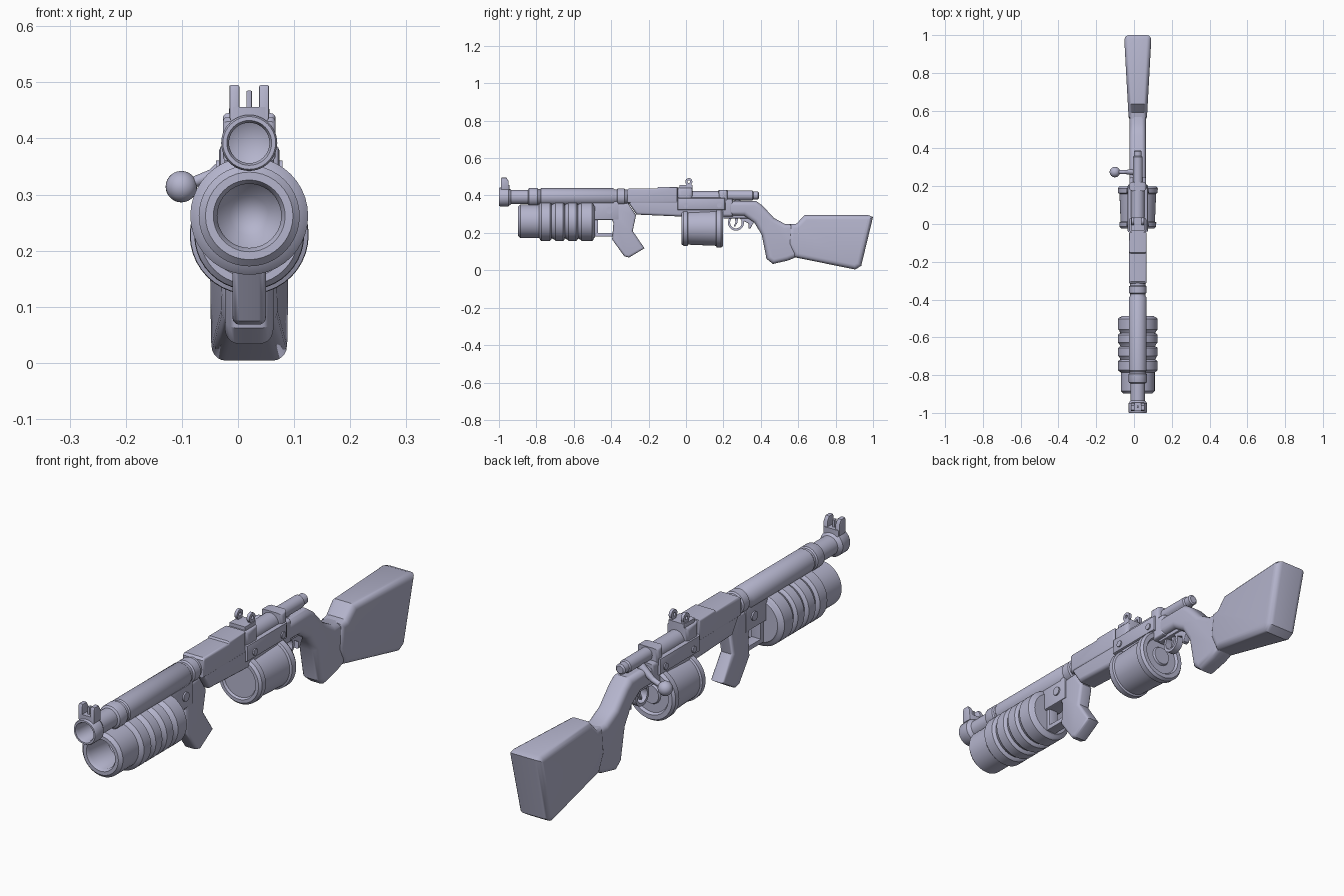
import bpy, bmesh, math
from mathutils import Vector

CX = 0.02          # centre line of the gun
BORE = 0.392       # height of the barrel axis
TUBE = 0.262       # height of the lower tube axis

mat = bpy.data.materials.new("pale lavender grey")
mat.diffuse_color = (0.46, 0.46, 0.61, 1)


def finish(name, bm, angle=35):
    bmesh.ops.recalc_face_normals(bm, faces=bm.faces)
    me = bpy.data.meshes.new(name)
    bm.to_mesh(me)
    bm.free()
    me.materials.append(mat)
    ob = bpy.data.objects.new(name, me)
    bpy.context.collection.objects.link(ob)
    bpy.ops.object.select_all(action='DESELECT')
    ob.select_set(True)
    bpy.context.view_layer.objects.active = ob
    bpy.ops.object.shade_smooth_by_angle(angle=math.radians(angle))
    return ob


def lathe(name, z, prof, x=CX, seg=40):
    """Revolve (y, radius) points about an axis along y."""
    bm = bmesh.new()
    rings = []
    for y, r in prof:
        if r == 0:
            rings.append([bm.verts.new((x, y, z))] * seg)
        else:
            rings.append([bm.verts.new((x + r * math.cos(2 * math.pi * i / seg), y,
                                        z + r * math.sin(2 * math.pi * i / seg))) for i in range(seg)])
    for a, b in zip(rings, rings[1:]):
        for i in range(seg):
            j = (i + 1) % seg
            bm.faces.new(list(dict.fromkeys((a[i], a[j], b[j], b[i]))))
    return finish(name, bm)


def slab(name, pts, hw, bevel=0.01, x=CX, seg=3):
    """Extrude a (y, z) outline sideways with rounded side edges; hw is a number or f(y, z)."""
    f = hw if callable(hw) else (lambda y, z: hw)
    bm = bmesh.new()
    l = [bm.verts.new((x - f(y, z), y, z)) for y, z in pts]
    r = [bm.verts.new((x + f(y, z), y, z)) for y, z in pts]
    caps = [bm.faces.new(l), bm.faces.new(r[::-1])]
    for i in range(len(pts)):
        j = (i + 1) % len(pts)
        bm.faces.new((l[j], l[i], r[i], r[j]))
    bmesh.ops.recalc_face_normals(bm, faces=bm.faces)
    if bevel:
        edges = list({e for c in caps for e in c.edges})
        bmesh.ops.bevel(bm, geom=edges, offset=bevel, segments=seg, profile=0.5,
                        affect='EDGES', clamp_overlap=True)
    return finish(name, bm)


def block(name, y0, y1, z0, z1, hw, bevel=0.006, x=CX, seg=2):
    return slab(name, [(y0, z0), (y1, z0), (y1, z1), (y0, z1)], hw, bevel, x, seg)


def rod(name, a, b, r0, r1, seg=20):
    a, b = Vector(a), Vector(b)
    bm = bmesh.new()
    bmesh.ops.create_cone(bm, cap_ends=True, segments=seg, radius1=r0, radius2=r1, depth=(b - a).length)
    bm.transform((b - a).to_track_quat('Z', 'Y').to_matrix().to_4x4())
    bmesh.ops.translate(bm, verts=bm.verts, vec=(a + b) / 2)
    return finish(name, bm)


def hoop(name, y, z, R, r, half, x=CX, seg=28):
    """Flat ring whose hole runs along x."""
    bm = bmesh.new()
    sect = [(R - r, -half), (R + r, -half), (R + r, half), (R - r, half)]
    rings = [[bm.verts.new((x + h, y + q * math.cos(t), z + q * math.sin(t))) for q, h in sect]
             for t in (2 * math.pi * i / seg for i in range(seg))]
    for i in range(seg):
        a, b = rings[i], rings[(i + 1) % seg]
        for k in range(4):
            m = (k + 1) % 4
            bm.faces.new((a[k], a[m], b[m], b[k]))
    return finish(name, bm)


# Barrel, muzzle and barrel sleeve
lathe("barrel", BORE, [(-0.85, 0), (-0.87, 0.036), (-0.992, 0.036), (-1.0, 0.04), (-1.0, 0.047), (-0.995, 0.05),
                       (-0.95, 0.05), (-0.935, 0.038), (-0.845, 0.038), (-0.84, 0.046), (-0.835, 0.048),
                       (-0.795, 0.048), (-0.79, 0.043), (-0.78, 0.043), (-0.775, 0.047), (-0.39, 0.047),
                       (-0.38, 0.04), (-0.37, 0.04), (-0.365, 0.046), (-0.33, 0.046), (-0.325, 0.04),
                       (-0.1, 0.04), (-0.1, 0)])

# Front sight: base, two ears and a post
block("front_sight_base", -0.99, -0.945, 0.43, 0.456, 0.035)
for s in (-1, 1):
    slab("front_sight_ear", [(-0.99, 0.435), (-0.948, 0.435), (-0.948, 0.475), (-0.96, 0.495), (-0.985, 0.495),
                             (-0.99, 0.485)], 0.009, 0.003, CX + s * 0.0265, 2)
block("front_sight_post", -0.975, -0.96, 0.44, 0.485, 0.005, 0.002)

# Lower launcher tube with raised ribs
prof = [(-0.72, 0), (-0.74, 0.035), (-0.77, 0.057), (-0.885, 0.057), (-0.897, 0.064), (-0.897, 0.078),
        (-0.885, 0.09), (-0.785, 0.09)]
for y0, y1 in [(-0.78, -0.72), (-0.705, -0.65), (-0.635, -0.58), (-0.565, -0.495)]:
    prof += [(y0, 0.098), (y0 + 0.007, 0.105), (y1 - 0.007, 0.105), (y1, 0.098), (y1 + 0.002, 0.092)]
lathe("launcher_tube", TUBE, prof + [(-0.487, 0.085), (-0.487, 0)])

# Bracket holding the tube, and the slanted front grip
block("bracket_top", -0.50, -0.36, 0.27, 0.37, 0.034)
block("bracket_bottom", -0.50, -0.37, 0.18, 0.2, 0.022, 0.004)
block("bracket_front", -0.495, -0.47, 0.19, 0.28, 0.022, 0.004)
slab("front_grip", [(-0.415, 0.35), (-0.41, 0.29), (-0.388, 0.255), (-0.395, 0.165), (-0.33, 0.075), (-0.305, 0.068),
                    (-0.222, 0.118), (-0.285, 0.21), (-0.267, 0.295), (-0.31, 0.36)], 0.03, 0.012)
rod("bracket_pin", (CX - 0.04, -0.41, 0.32), (CX + 0.04, -0.41, 0.32), 0.018, 0.018)

# Fore body between the front grip and the receiver
slab("upper_handguard", [(-0.315, 0.36), (-0.045, 0.36), (-0.045, 0.445), (-0.15, 0.445), (-0.155, 0.438),
                         (-0.305, 0.438), (-0.315, 0.43)], 0.047, 0.022)
slab("lower_handguard", [(-0.32, 0.38), (-0.265, 0.298), (-0.04, 0.288), (0.25, 0.288), (0.25, 0.38)], 0.044, 0.014)

# Receiver, rear collar and bolt
block("receiver", -0.045, 0.21, 0.322, 0.388, 0.054, 0.01)
block("receiver_front_cover", -0.045, 0.035, 0.37, 0.442, 0.047, 0.018, seg=3)
lathe("receiver_tube", 0.388, [(0.0, 0), (0.0, 0.036), (0.2, 0.036), (0.2, 0)])
block("rear_collar", 0.175, 0.222, 0.35, 0.43, 0.046, 0.018, seg=3)
lathe("bolt", 0.4, [(0.18, 0), (0.18, 0.026), (0.355, 0.026), (0.36, 0.021), (0.385, 0.021), (0.39, 0.015), (0.39, 0)])
for y in (0.0, 0.178):
    rod("receiver_pin", (CX - 0.059, y, 0.348), (CX + 0.059, y, 0.348), 0.013, 0.013)

# Bolt handle
rod("bolt_handle", (CX, 0.275, 0.385), (-0.045, 0.275, 0.335), 0.018, 0.011)
rod("bolt_handle_tip", (-0.042, 0.275, 0.336), (-0.1, 0.275, 0.314), 0.011, 0.009)
bm = bmesh.new()
bmesh.ops.create_uvsphere(bm, u_segments=24, v_segments=14, radius=0.028)
bmesh.ops.translate(bm, verts=bm.verts, vec=(-0.101, 0.275, 0.314))
finish("bolt_knob", bm)

# Rear sight: plate and two ringed ears
block("rear_sight_plate", -0.035, 0.035, 0.435, 0.456, 0.036, 0.004)
for s in (-1, 1):
    hoop("rear_sight_ring", 0.015, 0.474, 0.013, 0.006, 0.006, CX + s * 0.027)
    block("rear_sight_stem", 0.003, 0.03, 0.445, 0.464, 0.006, 0.001, CX + s * 0.027)

# Drum magazine, widening to the rear, with flanges
lathe("drum_magazine", 0.228, [(-0.015, 0), (-0.015, 0.07), (-0.024, 0.075), (-0.024, 0.088), (-0.014, 0.097),
                               (0.008, 0.098), (0.012, 0.091), (0.16, 0.097), (0.164, 0.105), (0.188, 0.106),
                               (0.199, 0.098), (0.199, 0.08), (0.188, 0.074), (0.188, 0.04), (0.196, 0.036),
                               (0.196, 0)])

# Trigger and guard
hoop("trigger_guard", 0.267, 0.255, 0.037, 0.006, 0.014)
block("trigger_plate", 0.2, 0.35, 0.278, 0.3, 0.022)
slab("trigger", [(0.262, 0.285), (0.28, 0.285), (0.275, 0.255), (0.262, 0.232), (0.256, 0.236), (0.264, 0.258)],
     0.006, 0.001)
slab("guard_tail", [(0.295, 0.285), (0.37, 0.27), (0.345, 0.225), (0.333, 0.222), (0.335, 0.25), (0.305, 0.265)],
     0.014, 0.003)

# Stock: wrist with pistol grip, then the wide butt
slab("stock_wrist", [(0.2, 0.37), (0.375, 0.37), (0.41, 0.345), (0.47, 0.28), (0.53, 0.247), (0.61, 0.247),
                     (0.6, 0.075), (0.545, 0.052), (0.465, 0.034), (0.43, 0.062), (0.405, 0.19), (0.365, 0.255),
                     (0.31, 0.292), (0.2, 0.292)], 0.043, 0.024, seg=5)
slab("stock_butt", [(0.555, 0.246), (0.59, 0.249), (0.635, 0.295), (0.975, 0.295), (1.0, 0.285), (0.937, 0.024),
                    (0.905, 0.004), (0.58, 0.07), (0.545, 0.14)],
     lambda y, z: 0.048 + 0.022 * (y - 0.55) / 0.4, 0.03, seg=5)
